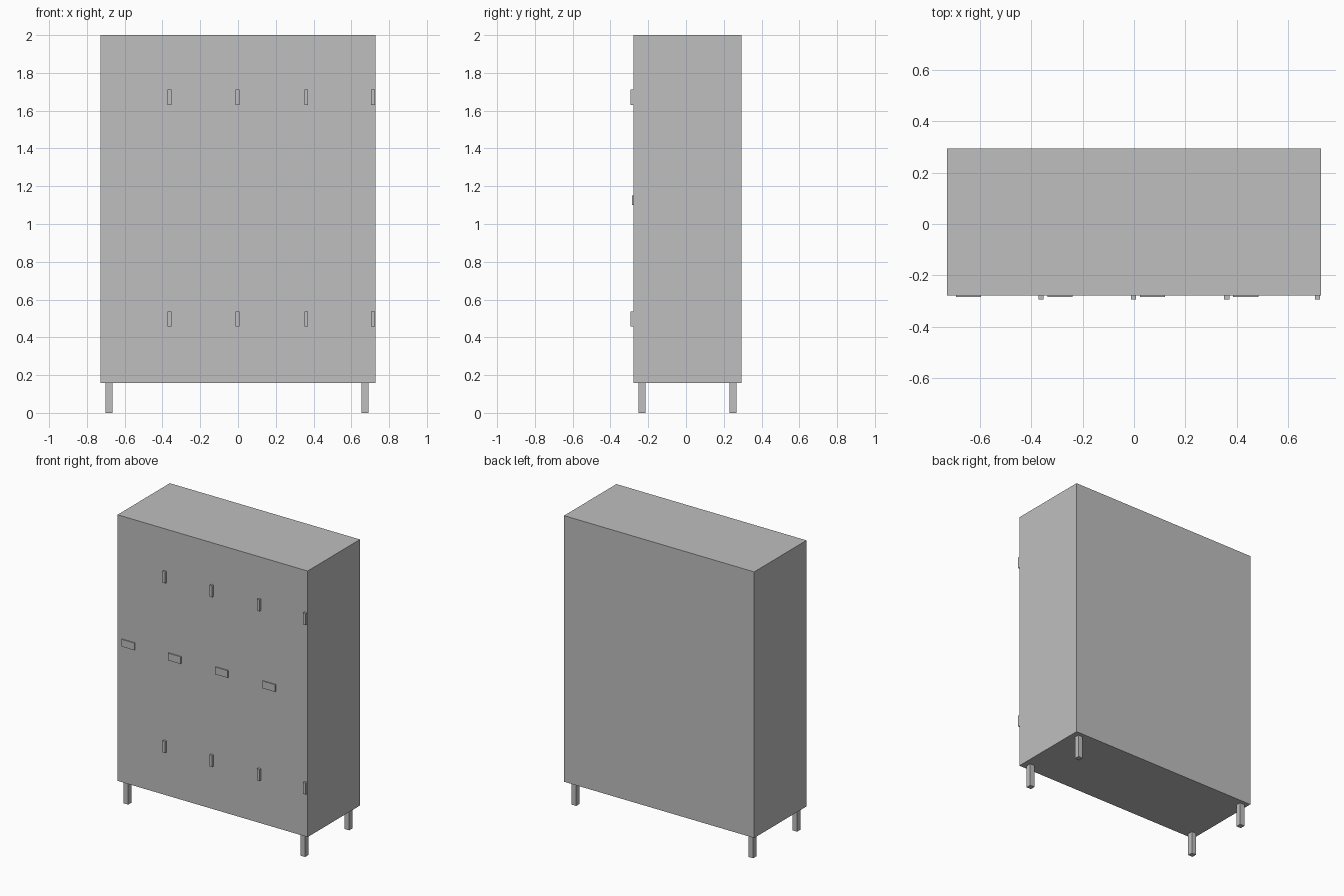
import bpy

# Remove the default cube
cube = bpy.data.objects.get("Cube")
if cube:
    bpy.data.objects.remove(cube, do_unlink=True)

# Single painted-metal colour
grey = bpy.data.materials.new("light_grey")
grey.use_nodes = True
colour = (0.52, 0.52, 0.52, 1)
grey.diffuse_color = colour
grey.node_tree.nodes["Principled BSDF"].inputs["Base Color"].default_value = colour


def box(name, low, high):
    """Flat-sided box spanning two opposite corners."""
    centre = [(a + b) / 2 for a, b in zip(low, high)]
    bpy.ops.mesh.primitive_cube_add(size=1, location=centre)
    obj = bpy.context.object
    obj.name = name
    obj.scale = [b - a for a, b in zip(low, high)]
    bpy.ops.object.transform_apply(location=False, rotation=False, scale=True)
    obj.data.materials.append(grey)
    return obj


FRONT, BACK = -0.278, 0.294
LEG_TOP = 0.158

# Cabinet body
box("cabinet_body", (-0.728, FRONT, LEG_TOP), (0.728, BACK, 2))

# Four square legs
leg = 0.018
for side, x in (("right", -0.683), ("left", 0.672)):
    for end, y in (("front", -0.233), ("back", 0.249)):
        box(f"{end}_{side}_leg", (x - leg, y - leg, 0), (x + leg, y + leg, LEG_TOP))

# Two hinges and one thin handle plate on each of the four doors
hinges = (-0.362, -0.002, 0.361, 0.714)
handles = (-0.644, -0.288, 0.072, 0.435)
for i, (hinge_x, handle_x) in enumerate(zip(hinges, handles), 1):
    for level, z in (("lower", 0.497), ("upper", 1.671)):
        box(f"{level}_hinge_{i}", (hinge_x - 0.01, -0.294, z - 0.04),
            (hinge_x + 0.01, FRONT, z + 0.04))
    box(f"door_handle_{i}", (handle_x - 0.049, -0.285, 1.1),
        (handle_x + 0.049, FRONT, 1.15))
